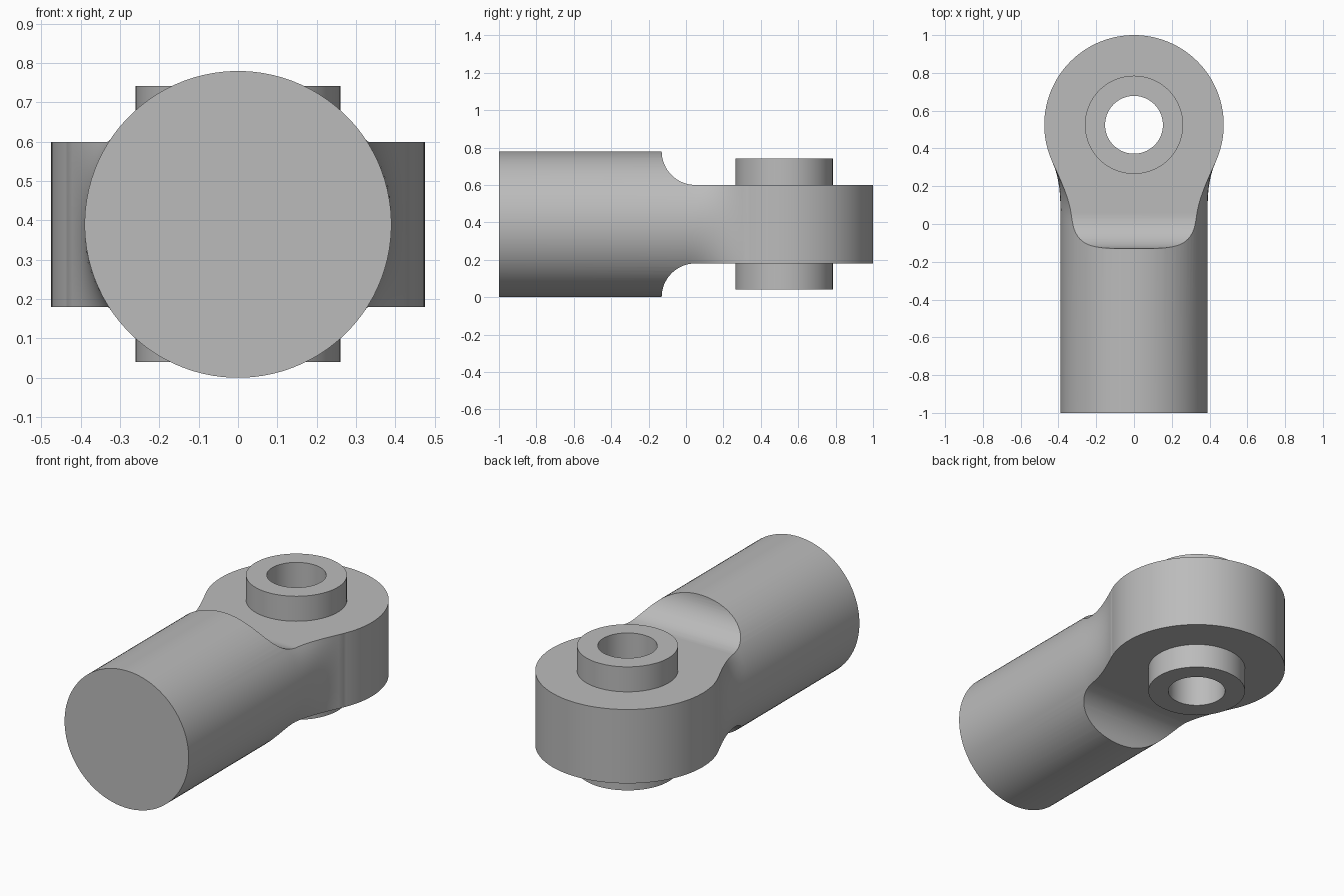
import bpy, bmesh
from math import sin, cos, pi, sqrt, radians

cube = bpy.data.objects.get("Cube")
if cube:
    bpy.data.objects.remove(cube, do_unlink=True)

MID = 0.39            # height of the shank axis
SHANK_R = 0.39
EYE_Y, EYE_R = 0.525, 0.475
FLAT = 0.21           # half thickness of the eye
FILLET = 0.18

steel = bpy.data.materials.new("plain grey steel")
steel.use_nodes = True
steel.diffuse_color = (0.5, 0.5, 0.5, 1)
steel.node_tree.nodes["Principled BSDF"].inputs["Base Color"].default_value = (0.5, 0.5, 0.5, 1)


def loft(name, rings):
    """Skin a list of equal-length closed rings and cap both ends."""
    bm = bmesh.new()
    loops = [[bm.verts.new(p) for p in ring] for ring in rings]
    n = len(loops[0])
    for a, b in zip(loops, loops[1:]):
        for i in range(n):
            j = (i + 1) % n
            bm.faces.new((a[i], a[j], b[j], b[i]))
    bm.faces.new(loops[0])
    bm.faces.new(loops[-1])
    bmesh.ops.recalc_face_normals(bm, faces=bm.faces)
    mesh = bpy.data.meshes.new(name)
    bm.to_mesh(mesh)
    bm.free()
    obj = bpy.data.objects.new(name, mesh)
    bpy.context.collection.objects.link(obj)
    mesh.materials.append(steel)
    return obj


def disc(name, radius, z0, z1, sides=128):
    """Upright cylinder on the eye axis."""
    turn = [2 * pi * i / sides for i in range(sides)]
    return loft(name, [[(radius * cos(a), EYE_Y + radius * sin(a), z) for a in turn]
                       for z in (z0, z1)])


def combine(obj, other, operation):
    """Apply a boolean and discard the helper."""
    other.hide_render = True
    mod = obj.modifiers.new(operation, 'BOOLEAN')
    mod.operation, mod.object, mod.solver = operation, other, 'EXACT'
    bpy.context.view_layer.objects.active = obj
    bpy.ops.object.modifier_apply(modifier=mod.name)
    bpy.data.objects.remove(other, do_unlink=True)


def smooth(obj):
    bpy.ops.object.select_all(action='DESELECT')
    obj.select_set(True)
    bpy.context.view_layer.objects.active = obj
    bpy.ops.object.shade_smooth_by_angle(angle=radians(30))


# Round shank whose sides sweep outward until tangent to the eye
JOIN = 0.33
JOIN_X = sqrt(EYE_R ** 2 - (EYE_Y - JOIN) ** 2)
JOIN_SLOPE = (EYE_Y - JOIN) / JOIN_X


def shank_ring(y):
    t = min(max(y / JOIN, 0), 1)
    ease = t * t * (3 - 2 * t)
    pull = (t ** 3 - t ** 2) * JOIN * JOIN_SLOPE
    ring = []
    for i in range(96):
        a = 2 * pi * (i + 0.5) / 96
        side = 1 if cos(a) > 0 else -1
        x = SHANK_R * abs(cos(a))
        x += (JOIN_X - x) * ease + pull
        ring.append((side * max(x, 0.002), y, MID + SHANK_R * sin(a)))
    return ring


rod_body = loft("rod_body", [shank_ring(y) for y in
                             [-1] + [JOIN * k / 12 for k in range(13)] + [0.45]])

# Eye, then flats with rounded shoulders above and below
combine(rod_body, disc("eye_blank", EYE_R, MID - 0.3, MID + 0.3), 'UNION')
for side in (1, -1):
    arc = [pi + pi / 2 * k / 16 for k in range(17)]
    profile = [(FILLET - 0.13 + FILLET * cos(a), FLAT + FILLET + FILLET * sin(a)) for a in arc]
    profile += [(1.2, FLAT), (1.2, 0.8), (-0.13, 0.8)]
    combine(rod_body, loft("flat_cutter", [[(x, y, MID + side * z) for y, z in profile]
                                           for x in (-1, 1)]), 'DIFFERENCE')
combine(rod_body, disc("seat_cutter", 0.255, -1, 2), 'DIFFERENCE')
smooth(rod_body)

# Bored sleeve standing proud of the eye on both faces
sleeve = disc("bearing_sleeve", 0.26, 0.04, 0.742)
combine(sleeve, disc("bore_cutter", 0.153, -1, 2), 'DIFFERENCE')
smooth(sleeve)
